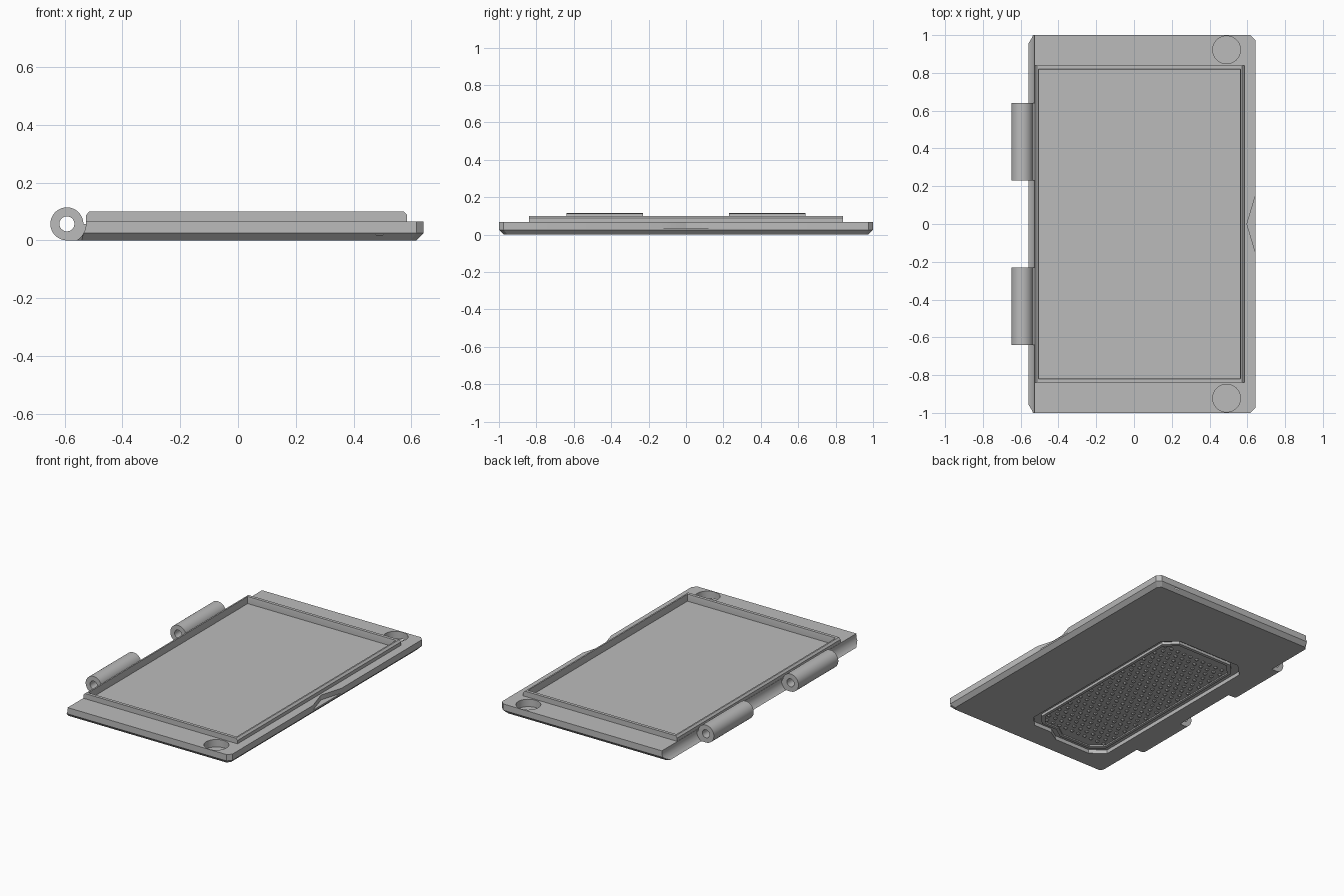
import bpy
import bmesh
import math

old = bpy.data.objects.get("Cube")
if old:
    bpy.data.objects.remove(old, do_unlink=True)

grey = bpy.data.materials.new("plain grey")
grey.use_nodes = True
tone = (0.5, 0.5, 0.5, 1)
grey.diffuse_color = tone
grey.node_tree.nodes["Principled BSDF"].inputs["Base Color"].default_value = tone


def finish(name, bm):
    bmesh.ops.recalc_face_normals(bm, faces=bm.faces)
    mesh = bpy.data.meshes.new(name)
    bm.to_mesh(mesh)
    bm.free()
    mesh.materials.append(grey)
    obj = bpy.data.objects.new(name, mesh)
    bpy.context.collection.objects.link(obj)
    return obj


def loft(name, rings):
    """Skin a stack of matching point rings and cap both ends."""
    bm = bmesh.new()
    loops = [[bm.verts.new(p) for p in ring] for ring in rings]
    for a, b in zip(loops, loops[1:]):
        for i in range(len(a)):
            j = (i + 1) % len(a)
            bm.faces.new((a[i], a[j], b[j], b[i]))
    bm.faces.new(loops[0])
    bm.faces.new(loops[-1])
    return finish(name, bm)


def flat(points, z):
    return [(x, y, z) for x, y in points]


def rect(x0, x1, y, z):
    return flat([(x0, -y), (x1, -y), (x1, y), (x0, y)], z)


def cut_corner(x0, x1, y, c, z):
    return flat([(x0 + c, -y), (x1 - c, -y), (x1, c - y), (x1, y - c),
                 (x1 - c, y), (x0 + c, y), (x0, y - c), (x0, c - y)], z)


def prism(name, points, z0, z1):
    return loft(name, [flat(points, z0), flat(points, z1)])


def circle(cx, cy, r, n=48, start=0.0, end=math.tau):
    return [(cx + r * math.cos(start + (end - start) * i / n),
             cy + r * math.sin(start + (end - start) * i / n)) for i in range(n)]


def along_y(name, profile, y0, y1):
    return loft(name, [[(x, y, z) for x, z in profile] for y in (y0, y1)])


def combine(obj, tool, operation="DIFFERENCE"):
    """Apply a boolean and discard the tool."""
    mod = obj.modifiers.new("shape", "BOOLEAN")
    mod.operation = operation
    mod.solver = "EXACT"
    mod.object = tool
    tool.hide_render = True
    bpy.context.view_layer.update()
    graph = bpy.context.evaluated_depsgraph_get()
    result = bpy.data.meshes.new_from_object(obj.evaluated_get(graph))
    obj.modifiers.clear()
    obj.data = result
    bpy.data.objects.remove(tool, do_unlink=True)


def smooth(obj):
    bpy.ops.object.select_all(action="DESELECT")
    obj.select_set(True)
    bpy.context.view_layer.objects.active = obj
    bpy.ops.object.shade_smooth_by_angle(angle=math.radians(30))


HX, HZ = -0.592, 0.057     # hinge axis
TOP = 0.066                # plate top

# Base plate with chamfered underside and clipped corners
plate = loft("base_plate", [
    cut_corner(-0.56, 0.617, 0.975, 0.02, 0),
    cut_corner(-0.56, 0.642, 1.0, 0.025, 0.025),
    cut_corner(-0.56, 0.642, 1.0, 0.025, TOP)])

# Curved clearance along the hinge side
combine(plate, along_y("clearance", circle(HX, HZ, 0.066, 64), -1.2, 1.2))

# Raised lip around the tray
lip = loft("lip", [rect(-0.525, 0.585, 0.84, 0.04),
                   rect(-0.525, 0.585, 0.84, 0.088),
                   rect(-0.514, 0.573, 0.84, 0.1)])
combine(plate, lip, "UNION")
combine(plate, loft("tray", [rect(-0.503, 0.562, 0.818, 0.055),
                             rect(-0.503, 0.562, 0.818, 0.088),
                             rect(-0.507, 0.566, 0.823, 0.12)]))

# Magnet sockets and the finger notch
for side in (-1, 1):
    combine(plate, prism("socket", circle(0.49, side * 0.922, 0.0735), 0.018, 0.2))
combine(plate, prism("notch", [(0.598, 0), (0.682, -0.28), (0.682, 0.28)], 0.035, 0.2))

# Recess on the underside
outline = [(0.175, -0.74), (0.175, 0.46), (0.09, 0.54), (-0.37, 0.54),
           (-0.45, 0.46), (-0.45, -0.79), (-0.36, -0.86), (-0.1, -0.86),
           (-0.02, -0.81), (0.11, -0.81)]
combine(plate, prism("recess", outline, -0.1, 0.025))
smooth(plate)


# Grip panel, stepped up from the recess with a narrow rim
def shrink(sx, sy):
    return [(-0.138 + (x + 0.138) * sx, -0.16 + (y + 0.16) * sy) for x, y in outline]


panel = prism("grip_panel", shrink(0.88, 0.95), 0.008, 0.04)
combine(panel, prism("panel_floor", shrink(0.82, 0.92), -0.1, 0.016))

# Staggered grip studs
bm = bmesh.new()
step = 0.05
for row in range(24):
    y = -0.735 + row * step
    for col in range(10):
        x = -0.375 + col * step + (row % 2) * step / 2
        if abs(x + 0.138) + abs(y + 0.16) > 0.82:
            continue
        tip = bm.verts.new((x, y, 0.003))
        base = [bm.verts.new((px, py, 0.02)) for px, py in circle(x, y, 0.018, 6)]
        for i in range(6):
            bm.faces.new((tip, base[i], base[(i + 1) % 6]))
        bm.faces.new(base)
finish("grip_studs", bm)

# Two hinge knuckles, each a barrel with a flat foot reaching into the plate
for name, y0 in (("front_hinge", -0.64), ("back_hinge", 0.23)):
    barrel = circle(HX, HZ, 0.057, 48, 0, 1.5 * math.pi)
    foot = [(HX, 0), (-0.515, 0), (-0.515, HZ)]
    hinge = along_y(name, barrel + foot, y0, y0 + 0.41)
    combine(hinge, along_y("pin_hole", circle(HX, HZ, 0.026, 32), y0 - 0.1, y0 + 0.51))
    smooth(hinge)
